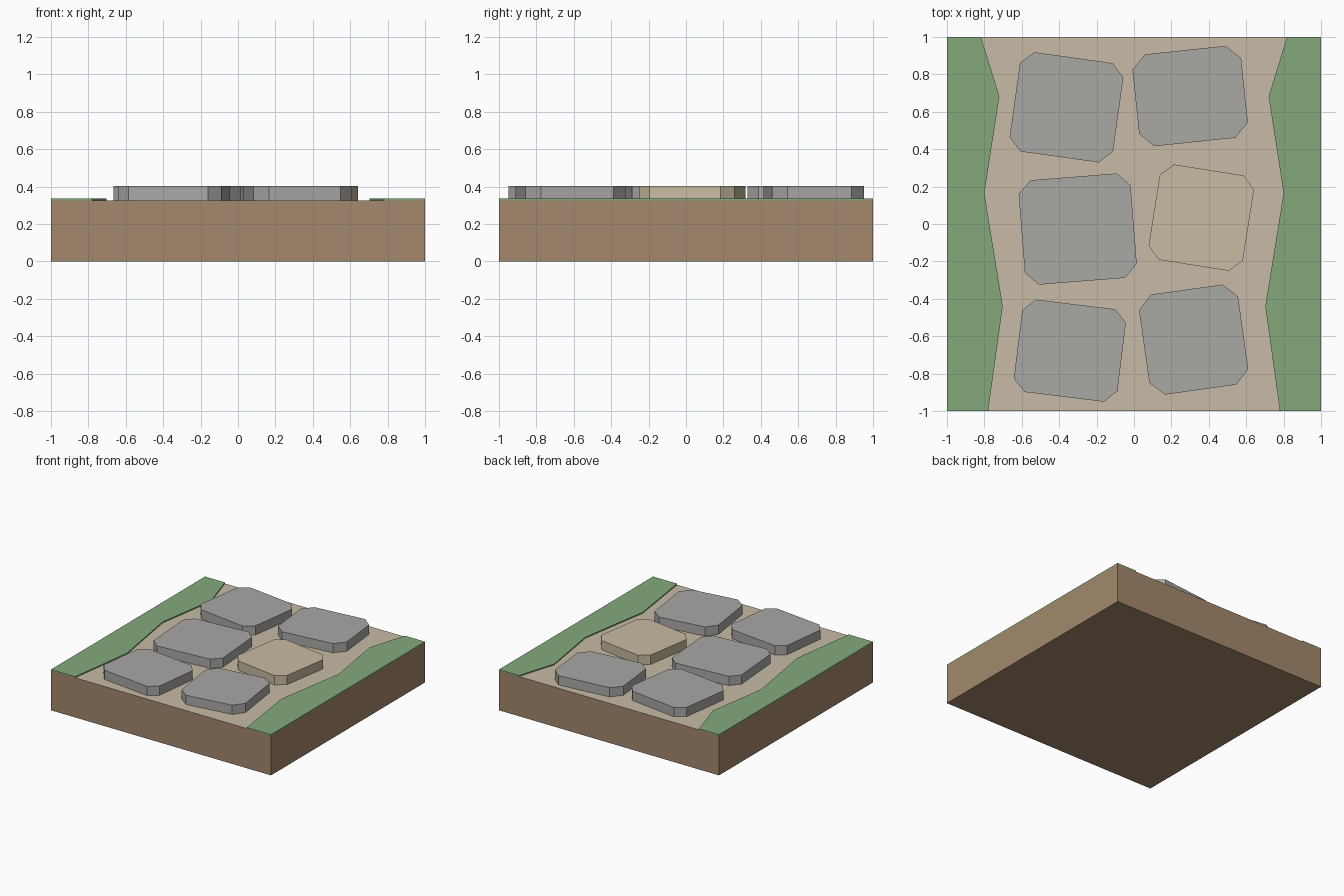
import bpy, bmesh, math
from mathutils import Matrix, Vector

if "Cube" in bpy.data.objects:
    bpy.data.objects.remove(bpy.data.objects["Cube"])


def material(name, rgb):
    # flat colour, converted from sRGB to linear
    lin = [((c / 255 + 0.055) / 1.055) ** 2.4 for c in rgb]
    m = bpy.data.materials.new(name)
    m.diffuse_color = (*lin, 1)
    m.use_nodes = True
    m.node_tree.nodes["Principled BSDF"].inputs["Base Color"].default_value = m.diffuse_color
    return m


SOIL = material("soil_brown", (163, 136, 108))
SAND = material("sand", (200, 187, 166))
GRASS = material("grass_green", (131, 170, 123))
STONE = material("stone_grey", (169, 168, 165))
TAN = material("tan_stone", (200, 187, 161))


def prism(name, outline, z0, z1, *mats):
    # extrude a flat outline; a second material goes on the upward face
    bm = bmesh.new()
    low = [bm.verts.new((x, y, z0)) for x, y in outline]
    high = [bm.verts.new((x, y, z1)) for x, y in outline]
    bm.faces.new(low)
    bm.faces.new(high)
    n = len(outline)
    for i in range(n):
        j = (i + 1) % n
        bm.faces.new((low[i], low[j], high[j], high[i]))
    bmesh.ops.recalc_face_normals(bm, faces=bm.faces)
    for f in bm.faces:
        f.material_index = 1 if len(mats) > 1 and f.normal.z > 0.5 else 0
    mesh = bpy.data.meshes.new(name)
    bm.to_mesh(mesh)
    bm.free()
    for m in mats:
        mesh.materials.append(m)
    obj = bpy.data.objects.new(name, mesh)
    bpy.context.collection.objects.link(obj)
    return obj


GROUND, TURF, STONE_TOP = 0.326, 0.335, 0.402

# soil block with a sandy path on top
prism("ground_block", [(-1, -1), (1, -1), (1, 1), (-1, 1)], 0, GROUND, SOIL, SAND)

# grass verges with a zigzag inner edge, mirrored left and right
edge = [(0.78, -1), (0.702, -0.44), (0.80, 0.165), (0.72, 0.682), (0.818, 1)]
for side, s in (("left", -1), ("right", 1)):
    outline = [(s * x, y) for x, y in edge + [(1, 1), (1, -1)]]
    prism(f"grass_{side}", outline, GROUND, TURF, GRASS)

# paving stones: centre x, y, half width, half depth, corner cut, turn, colour
stones = [
    (-0.361, 0.624, 0.279, 0.268, 0.068, -8, STONE),
    (0.300, 0.684, 0.292, 0.247, 0.075, 6, STONE),
    (-0.301, -0.027, 0.300, 0.280, 0.069, 4.5, STONE),
    (0.360, 0.034, 0.255, 0.258, 0.066, -9, TAN),
    (-0.343, -0.677, 0.279, 0.249, 0.065, -7, STONE),
    (0.319, -0.618, 0.267, 0.270, 0.074, 8, STONE),
]
for i, (cx, cy, w, h, c, turn, mat) in enumerate(stones, 1):
    corners = [(w, h - c), (w - c, h), (c - w, h), (-w, h - c),
               (-w, c - h), (c - w, -h), (w - c, -h), (w, c - h)]
    rot = Matrix.Rotation(math.radians(turn), 2)
    outline = [rot @ Vector(p) + Vector((cx, cy)) for p in corners]
    prism(f"paving_stone_{i}", outline, GROUND, STONE_TOP, mat)
